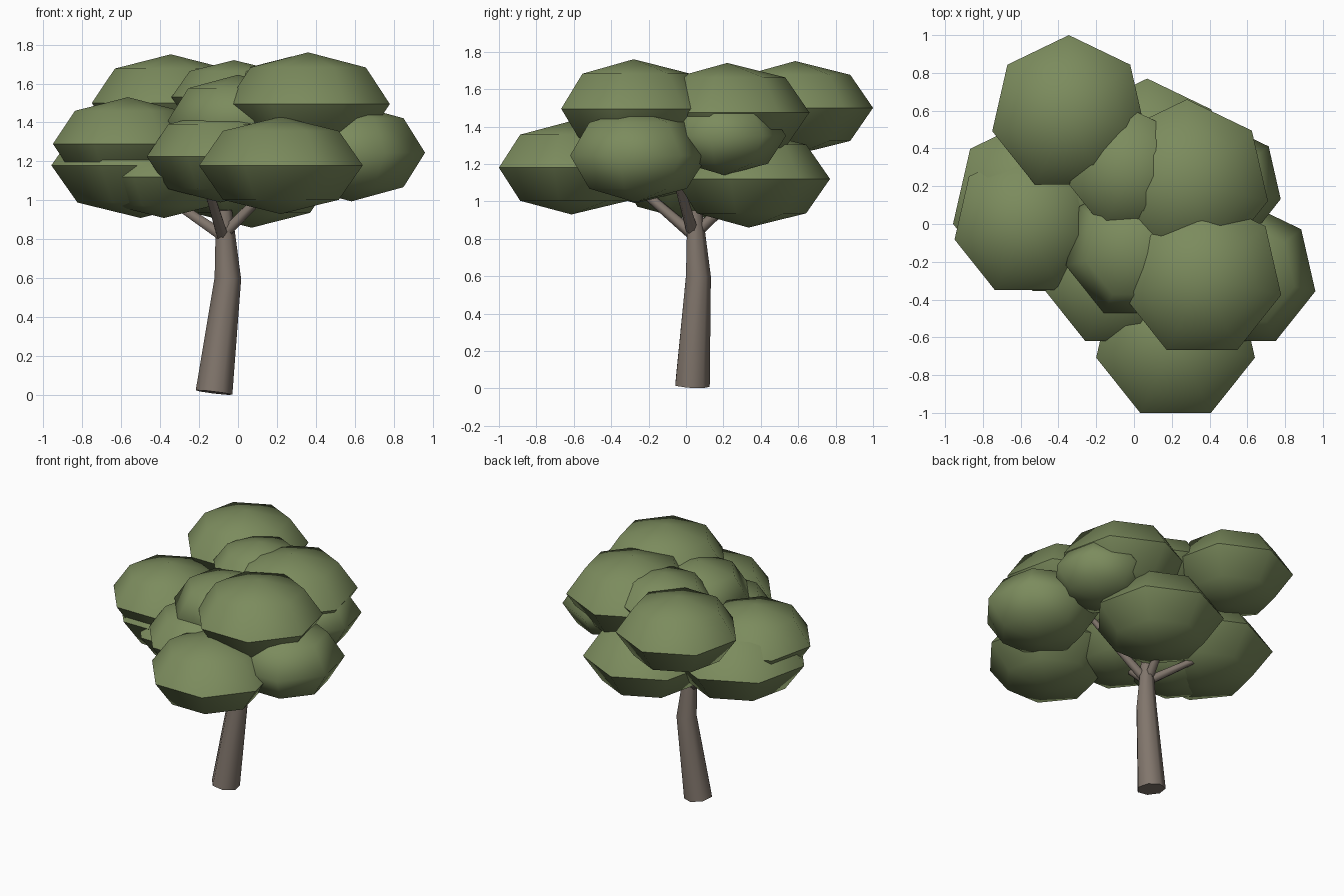
import bpy, bmesh, math
from mathutils import Vector, Matrix

if "Cube" in bpy.data.objects:
    bpy.data.objects.remove(bpy.data.objects["Cube"])


def material(name, col):
    m = bpy.data.materials.new(name)
    m.diffuse_color = (*col, 1)
    m.use_nodes = True
    m.node_tree.nodes["Principled BSDF"].inputs["Base Color"].default_value = m.diffuse_color
    return m


LEAF = material("leaf_green", (0.20, 0.26, 0.11))
BARK = material("bark_brown", (0.22, 0.18, 0.15))


def finish(name, bm, mat):
    bmesh.ops.recalc_face_normals(bm, faces=bm.faces)
    me = bpy.data.meshes.new(name)
    bm.to_mesh(me)
    bm.free()
    me.materials.append(mat)
    ob = bpy.data.objects.new(name, me)
    bpy.context.collection.objects.link(ob)
    bpy.ops.object.select_all(action='DESELECT')
    ob.select_set(True)
    bpy.context.view_layer.objects.active = ob
    bpy.ops.object.shade_smooth_by_angle(angle=math.radians(62))
    return ob


def leaf_clump(name, x, y, z, r, h):
    """Squashed seven-sided sphere with one corner pointing to +y."""
    bm = bmesh.new()
    bmesh.ops.create_uvsphere(bm, u_segments=7, v_segments=4, radius=1)
    v = max(bm.verts, key=lambda p: p.co.xy.length).co
    turn = Matrix.Rotation(math.pi / 2 - math.atan2(v.y, v.x), 4, 'Z')
    place = Matrix.Translation((x, y, z)) @ Matrix.Diagonal((r, r, h, 1))
    bm.transform(place @ turn)
    finish(name, bm, LEAF)


def limb(name, points, radii, sides):
    """Tapered, capped tube along a path."""
    bm = bmesh.new()
    pts = [Vector(p) for p in points]
    rings = []
    for i, (p, r) in enumerate(zip(pts, radii)):
        d = (pts[min(i + 1, len(pts) - 1)] - pts[max(i - 1, 0)]).normalized()
        side = Vector((0, 1, 0)) if abs(d.y) < 0.8 else Vector((1, 0, 0))
        u = (side - d * side.dot(d)).normalized()
        w = d.cross(u)
        rings.append([bm.verts.new(p + r * (u * math.cos(a) + w * math.sin(a)))
                      for a in (2 * math.pi * k / sides for k in range(sides))])
    for a, b in zip(rings, rings[1:]):
        for k in range(sides):
            j = (k + 1) % sides
            bm.faces.new((a[k], a[j], b[j], b[k]))
    bm.faces.new(rings[0])
    bm.faces.new(rings[-1])
    finish(name, bm, BARK)


# trunk
limb("trunk", [(-0.123, 0.03, 0.014), (-0.052, 0.063, 0.6), (-0.072, 0.045, 0.95)],
     [0.097, 0.07, 0.042], 7)

# branches
START = (-0.08, 0.04, 0.82)
for i, end in enumerate([(0.30, -0.07, 1.20), (-0.19, -0.38, 1.18),
                         (-0.42, 0.30, 1.05), (-0.03, 0.30, 1.06)]):
    limb(f"branch_{i + 1}", [START, end], [0.033, 0.02], 6)

# leaf clumps: x, y, z, radius, half height
CLUMPS = [
    (-0.345, 0.584, 1.50, 0.416, 0.25),
    (0.36, -0.28, 1.495, 0.43, 0.265),
    (0.28, 0.22, 1.475, 0.44, 0.265),
    (-0.565, 0.006, 1.29, 0.395, 0.24),
    (-0.50, 0.105, 1.18, 0.47, 0.27),
    (0.22, -0.612, 1.18, 0.431, 0.25),
    (0.582, -0.27, 1.245, 0.388, 0.25),
    (0.07, 0.335, 1.12, 0.435, 0.26),
    (0.455, 0.205, 1.35, 0.33, 0.21),
    (-0.02, 0.28, 1.53, 0.33, 0.19),
    (0.0, -0.137, 1.41, 0.37, 0.235),
    (-0.09, -0.27, 1.225, 0.388, 0.235),
    (-0.38, -0.03, 1.12, 0.36, 0.21),
]
for i, c in enumerate(CLUMPS):
    leaf_clump(f"leaf_clump_{i + 1}", *c)
